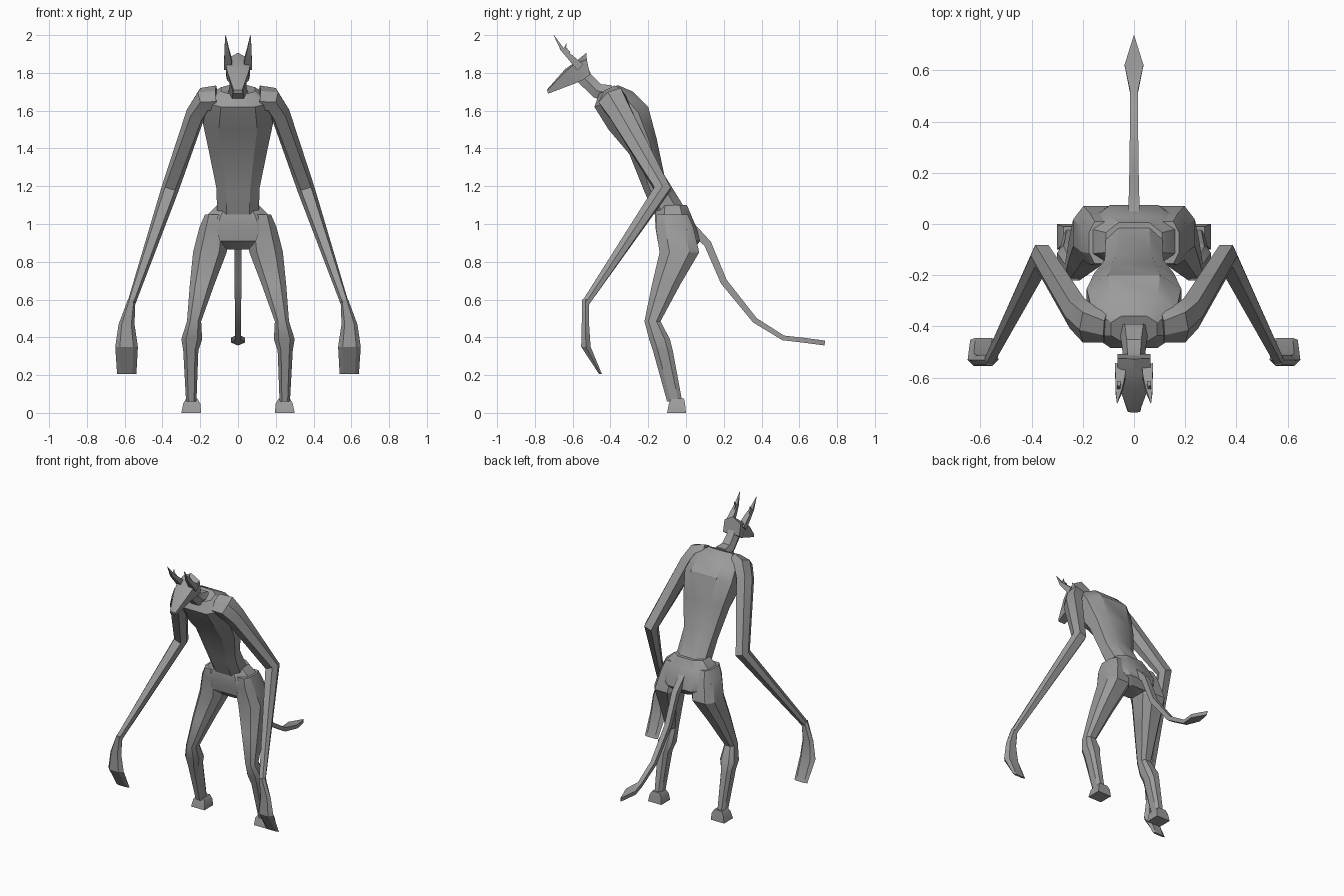
import bpy, bmesh, math
from mathutils import Vector as V

if "Cube" in bpy.data.objects:
    bpy.data.objects.remove(bpy.data.objects["Cube"])

grey = bpy.data.materials.new("grey hide")
grey.diffuse_color = (0.33, 0.33, 0.33, 1)
grey.use_nodes = True
grey.node_tree.nodes["Principled BSDF"].inputs["Base Color"].default_value = grey.diffuse_color

# Cross-section outlines in unit (u, v) space
OCT = [(1, .5), (.55, 1), (-.55, 1), (-1, .5), (-1, -.5), (-.55, -1), (.55, -1), (1, -.5)]
HEX = [(1, 0), (.6, 1), (-.6, 1), (-1, 0), (-.6, -1), (.6, -1)]
BOX = [(1, 1), (-1, 1), (-1, -1), (1, -1)]


def section(c, u, v, shape):
    return [V(c) + V(u) * a + V(v) * b for a, b in shape]


def loft(name, rings, mirror=False):
    """Skin a list of rings, cap both ends, optionally mirror across x."""
    bm = bmesh.new()
    rows = [[bm.verts.new(p) for p in r] for r in rings]
    n = len(rows[0])
    for a, b in zip(rows, rows[1:]):
        for i in range(n):
            bm.faces.new((a[i], a[(i + 1) % n], b[(i + 1) % n], b[i]))
    bm.faces.new(rows[0])
    bm.faces.new(rows[-1])
    bmesh.ops.remove_doubles(bm, verts=bm.verts, dist=0.0005)
    bmesh.ops.recalc_face_normals(bm, faces=bm.faces)
    me = bpy.data.meshes.new(name)
    bm.to_mesh(me)
    bm.free()
    me.materials.append(grey)
    me.shade_smooth()
    me.set_sharp_from_angle(angle=math.radians(30))
    ob = bpy.data.objects.new(name, me)
    bpy.context.collection.objects.link(ob)
    if mirror:
        ob.modifiers.new("mirror", 'MIRROR')
    return ob


def slab(front, back, w, shape=OCT):
    """Ring spanning a front and back (y, z) point with half width w."""
    f, b = V((0, *front)), V((0, *back))
    return section((f + b) / 2, (w, 0, 0), (b - f) / 2, shape)


def flat(x0, x1, y0, y1, z, shape=OCT):
    """Level ring filling a rectangle."""
    return section(((x0 + x1) / 2, (y0 + y1) / 2, z),
                   ((x1 - x0) / 2, 0, 0), (0, (y1 - y0) / 2, 0), shape)


def tube(path, shape):
    """Rings square to a path of (x, y, z, half width, half depth)."""
    pts = [V(p[:3]) for p in path]
    rings = []
    for i, p in enumerate(path):
        t = V()
        if i:
            t += (pts[i] - pts[i - 1]).normalized()
        if i < len(pts) - 1:
            t += (pts[i + 1] - pts[i]).normalized()
        t.normalize()
        u = (V((1, 0, 0)) - t * t.x).normalized()
        rings.append(section(pts[i], u * p[3], t.cross(u) * p[4], shape))
    return rings


# Torso, leaning forward from the waist
loft("torso", [slab(*r) for r in (
    ((-.46, 1.69), (-.36, 1.735), .09),
    ((-.485, 1.62), (-.28, 1.70), .165),
    ((-.41, 1.50), (-.20, 1.62), .185),
    ((-.30, 1.37), (-.155, 1.45), .155),
    ((-.22, 1.17), (-.115, 1.26), .115),
    ((-.165, 1.05), (-.01, 1.09), .11))])

# Pelvis
loft("pelvis", [flat(-w, w, a, b, z) for w, a, b, z in (
    (.11, -.15, .005, 1.10), (.17, -.165, .03, 1.04), (.20, -.16, .06, .97),
    (.17, -.15, .075, .91), (.08, -.10, .04, .865))])

# Legs and feet
loft("leg", [flat(*r) for r in (
    (.08, .175, -.155, .01, 1.05), (.05, .205, -.16, .04, .98),
    (.06, .238, -.14, .07, .85), (.125, .255, -.18, -.03, .68),
    (.195, .27, -.22, -.135, .485), (.19, .30, -.195, -.085, .39),
    (.21, .29, -.175, -.07, .33), (.22, .275, -.10, -.02, .06))], True)
loft("foot", [flat(*r, BOX) for r in (
    (.215, .275, -.08, -.01, .075), (.20, .29, -.09, -.005, .05),
    (.195, .30, -.10, 0, 0))], True)

# Long arms with paddle-like hands
loft("arm", tube([
    (.11, -.40, 1.67, .05, .06), (.18, -.39, 1.66, .055, .07),
    (.222, -.35, 1.59, .052, .06), (.36, -.125, 1.185, .046, .043),
    (.563, -.53, .585, .022, .02)], HEX), True)
loft("hand", [flat(*r, HEX) for r in (
    (.543, .583, -.55, -.512, .60), (.548, .632, -.552, -.513, .47),
    (.53, .65, -.555, -.505, .35), (.538, .64, -.46, -.445, .205))], True)

# Neck
loft("neck", tube([
    (0, -.40, 1.69, .06, .045), (0, -.47, 1.705, .048, .04),
    (0, -.535, 1.77, .042, .04), (0, -.555, 1.82, .04, .035)], HEX))

# Head: ridge, brow corner and jaw per ring, from snout to crest
rings = []
for ridge, brow, bw, jaw, jw in (
        ((-.737, 1.71), (-.735, 1.708), .022, (-.73, 1.69), .026),
        ((-.64, 1.82), (-.635, 1.81), .058, (-.585, 1.745), .042),
        ((-.587, 1.857), (-.585, 1.85), .066, (-.55, 1.76), .058),
        ((-.527, 1.907), (-.525, 1.87), .064, (-.508, 1.79), .064)):
    rings.append([V((0, *ridge)), V((bw, *brow)), V((jw, *jaw)), V((-jw, *jaw)), V((-bw, *brow))])
loft("head", rings)

# Horns with a small prong
loft("horn", tube([
    (.052, -.56, 1.83, .022, .022), (.054, -.605, 1.875, .019, .016),
    (.060, -.655, 1.925, .012, .010), (.066, -.70, 2.0, .001, .001)], BOX), True)
loft("horn_prong", tube([
    (.058, -.62, 1.905, .008, .008), (.060, -.64, 1.935, .006, .005),
    (.062, -.632, 1.955, .001, .001)], BOX), True)

# Tail with a leaf-shaped tip
loft("tail", tube([
    (0, .03, .98, .022, .025), (0, .115, .895, .02, .02), (0, .20, .695, .018, .018),
    (0, .365, .49, .016, .015), (0, .515, .397, .015, .013),
    (0, .62, .385, .037, .013), (0, .735, .37, .001, .013)], BOX))
